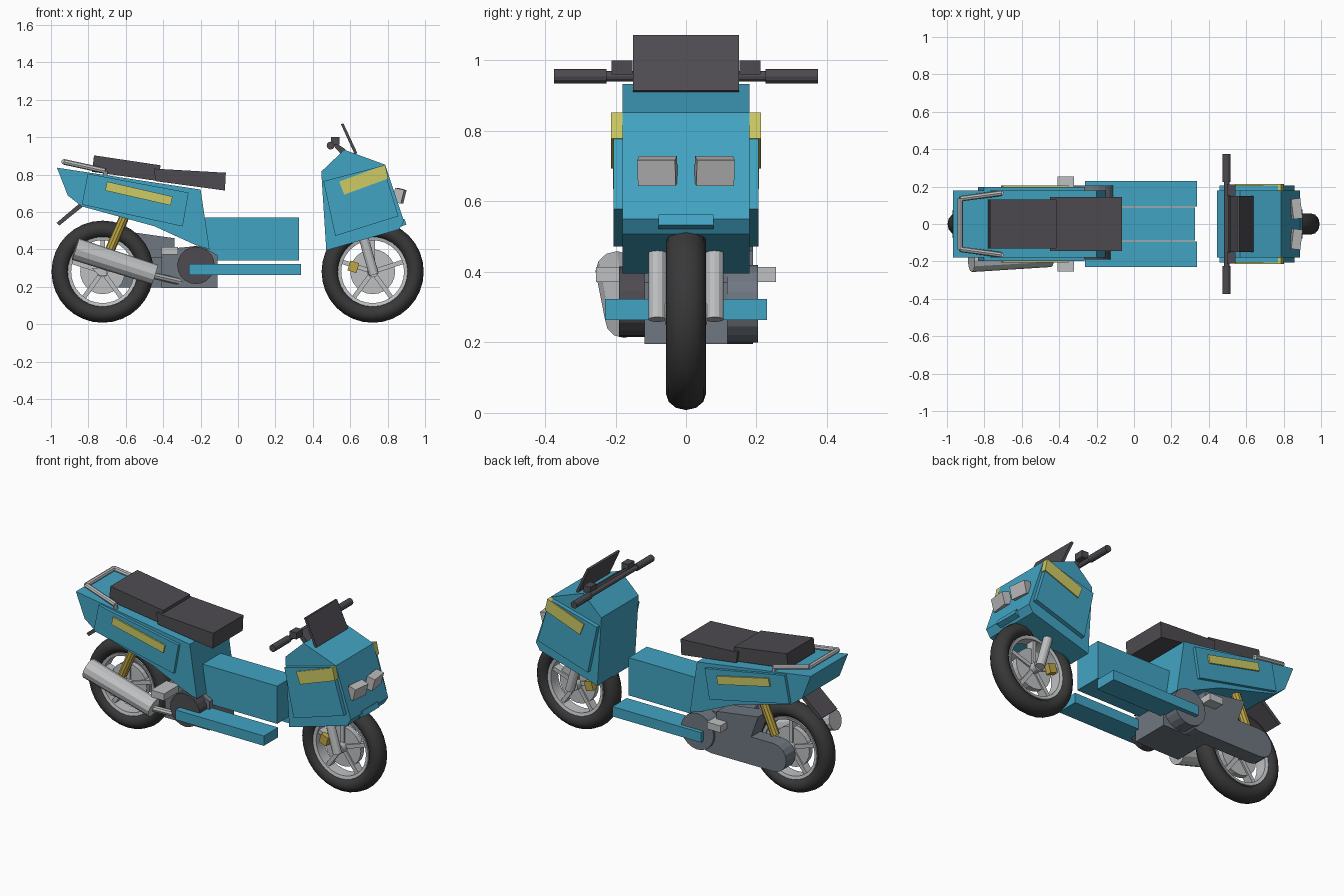
import bpy, bmesh, math
from mathutils import Vector, Matrix

if "Cube" in bpy.data.objects:
    bpy.data.objects.remove(bpy.data.objects["Cube"])


def mat(name, r, g, b):
    m = bpy.data.materials.new(name)
    m.diffuse_color = (r, g, b, 1)
    m.use_nodes = True
    m.node_tree.nodes["Principled BSDF"].inputs["Base Color"].default_value = m.diffuse_color
    return m


BLUE = mat("teal blue paint", .055, .37, .55)
SEAT = mat("charcoal", .075, .07, .08)
TYRE = mat("tyre black", .04, .04, .042)
SILVER = mat("silver", .52, .53, .54)
SLATE = mat("slate metal", .16, .185, .22)
YELLOW = mat("pale yellow", .62, .6, .13)
GOLD = mat("gold", .52, .38, .06)
LAMP = mat("lamp grey", .5, .5, .5)


def finish(name, bm, material, smooth=False):
    bmesh.ops.recalc_face_normals(bm, faces=bm.faces)
    me = bpy.data.meshes.new(name)
    bm.to_mesh(me)
    bm.free()
    me.materials.append(material)
    ob = bpy.data.objects.new(name, me)
    bpy.context.collection.objects.link(ob)
    if smooth:
        bpy.context.view_layer.objects.active = ob
        ob.select_set(True)
        bpy.ops.object.shade_smooth_by_angle(angle=math.radians(40))
        ob.select_set(False)
    return ob


def prism(name, pts, y0, y1, material):
    """Side outline in x, z extruded from y0 to y1."""
    bm = bmesh.new()
    a = [bm.verts.new((x, y0, z)) for x, z in pts]
    b = [bm.verts.new((x, y1, z)) for x, z in pts]
    n = len(pts)
    bm.faces.new(a)
    bm.faces.new(b[::-1])
    for i in range(n):
        j = (i + 1) % n
        bm.faces.new((a[i], b[i], b[j], a[j]))
    return finish(name, bm, material)


def box(name, c, s, material, tilt=0, yaw=0):
    bm = bmesh.new()
    m = (Matrix.Translation(c) @ Matrix.Rotation(yaw, 4, 'Z')
         @ Matrix.Rotation(tilt, 4, 'Y') @ Matrix.Diagonal((*s, 1)))
    bmesh.ops.create_cube(bm, size=1, matrix=m)
    return finish(name, bm, material)


def rod(name, p, q, r, material, r2=None, seg=12, smooth=False):
    p, q = Vector(p), Vector(q)
    d = q - p
    m = Matrix.Translation((p + q) / 2) @ d.to_track_quat('Z', 'Y').to_matrix().to_4x4()
    bm = bmesh.new()
    bmesh.ops.create_cone(bm, cap_ends=True, segments=seg, radius1=r,
                          radius2=r if r2 is None else r2, depth=d.length, matrix=m)
    return finish(name, bm, material, smooth)


def ring(name, cx, cz, profile, material, seg=32, smooth=True):
    """Closed (radius, y) profile revolved about the wheel axle."""
    bm = bmesh.new()
    rows = []
    for i in range(seg):
        a = 2 * math.pi * i / seg
        rows.append([bm.verts.new((cx + r * math.cos(a), y, cz + r * math.sin(a))) for r, y in profile])
    n = len(profile)
    for i in range(seg):
        for k in range(n):
            r0, r1, l = rows[i], rows[(i + 1) % seg], (k + 1) % n
            bm.faces.new((r0[k], r1[k], r1[l], r0[l]))
    return finish(name, bm, material, smooth)


# Wheels
WZ = .281
for tag, cx in (("rear", -.724), ("front", .72)):
    tyre = [(.226 + .047 * math.cos(t), .057 * math.sin(t))
            for t in (2 * math.pi * k / 12 for k in range(12))]
    ring(tag + "_tyre", cx, WZ, tyre, TYRE)
    ring(tag + "_rim", cx, WZ, [(.187, -.04), (.187, .04), (.168, .035), (.168, -.035)], SILVER)
    rod(tag + "_hub", (cx, -.06, WZ), (cx, .06, WZ), .03, SILVER, seg=16)
    for k in range(5):
        a = math.radians(90 + 72 * k)
        box(tag + "_spoke", (cx + .1 * math.cos(a), 0, WZ + .1 * math.sin(a)),
            (.15, .05, .024), SILVER, tilt=-a)
    rod(tag + "_brake_disc", (cx, -.016, WZ), (cx, .016, WZ), .12, SILVER, seg=24)

# Front fork and calipers
for s in (-1, 1):
    rod("fork_leg", (.727, .081 * s, .265), (.655, .081 * s, .52), .026, SILVER, seg=12)
    box("brake_caliper", (.617, .04 * s, .307), (.05, .035, .055), GOLD, tilt=.3)

# Front shield with raised side panels and stripes
prism("front_shield", [(.568, .933), (.787, .853), (.888, .55), (.861, .507), (.472, .395), (.445, .816)],
      -.18, .18, BLUE)
for s in (-1, 1):
    prism("shield_side_panel", [(.457, .765), (.775, .848), (.858, .578), (.52, .472)],
          .17 * s, .206 * s, BLUE)
    prism("shield_stripe", [(.541, .763), (.787, .853), (.803, .779), (.568, .693)],
          .17 * s, .213 * s, YELLOW)
    box("headlight", (.862, .081 * s, .687), (.05, .108, .075), LAMP, tilt=.25, yaw=.12 * s)
box("nose_lip", (.825, 0, .522), (.15, .155, .032), BLUE, tilt=-.36)

# Windscreen, dash and handlebar
prism("windscreen", [(.55, 1.07), (.564, 1.073), (.638, .915), (.624, .908)], -.15, .15, SEAT)
prism("dash", [(.505, .96), (.515, .975), (.575, .935), (.55, .91)], -.15, .15, SEAT)
rod("handlebar", (.495, -.24, .955), (.495, .24, .955), .015, SEAT)
for s in (-1, 1):
    rod("grip", (.495, .225 * s, .955), (.495, .375 * s, .955), .021, SEAT)
    box("switch_box", (.52, .182 * s, .98), (.045, .06, .04), SEAT)

# Centre tunnel and footboards
box("centre_tunnel", (.073, 0, .455), (.505, .174, .23), BLUE)
for s in (-1, 1):
    box("footboard", (.037, .161 * s, .293), (.597, .137, .06), BLUE)

# Rear body with raised panels and stripes
prism("rear_body", [(-.968, .837), (-.2, .72), (-.152, .40), (-.23, .425), (-.45, .525), (-.835, .63),
                    (-.91, .688)], -.18, .18, BLUE)
for s in (-1, 1):
    prism("rear_side_panel", [(-.803, .805), (-.264, .704), (-.296, .523), (-.835, .64)],
          .17 * s, .198 * s, BLUE)
    prism("rear_stripe", [(-.70, .763), (-.35, .683), (-.36, .635), (-.71, .715)],
          .17 * s, .207 * s, YELLOW)

# Seats
prism("front_seat", [(-.45, .832), (-.065, .81), (-.07, .715), (-.44, .765)], -.145, .145, SEAT)
prism("rear_seat", [(-.77, .903), (-.415, .85), (-.42, .765), (-.78, .815)], -.13, .13, SEAT)

# Grab rail
rail = [(-.71, .165, .82), (-.93, .135, .868), (-.93, -.135, .868), (-.71, -.165, .82)]
for p, q in zip(rail, rail[1:]):
    rod("grab_rail", p, q, .015, SILVER, seg=8)
for s in (-1, 1):
    rod("rail_mount", (-.71, .165 * s, .82), (-.71, .165 * s, .77), .013, SILVER, seg=8)

# Mudflap
prism("mudflap", [(-.97, .542), (-.955, .528), (-.81, .645), (-.825, .665)], -.075, .075, SEAT)

# Engine block, clutch drum, transmission case and airbox
prism("engine_block", [(-.41, .195), (-.11, .195), (-.11, .37), (-.2, .42), (-.41, .40)], -.118, .118, SLATE)
rod("clutch_drum", (-.225, -.19, .315), (-.225, -.1, .315), .1, SEAT, seg=20)


def hull_outline(c1, r1, c2, r2, n=9):
    """Outline of a belt around two circles."""
    base = math.atan2(c2[1] - c1[1], c2[0] - c1[0])
    pts = []
    for c, r, start in ((c1, r1, base + math.pi / 2), (c2, r2, base - math.pi / 2)):
        for k in range(n):
            a = start + math.pi * k / (n - 1)
            pts.append((c[0] + r * math.cos(a), c[1] + r * math.sin(a)))
    return pts


prism("transmission_case", hull_outline((-.725, .281), .085, (-.3, .28), .085), .1, .19, SLATE)
rod("case_cover", (-.22, .1, .31), (-.22, .205, .31), .11, SLATE, seg=20)
prism("airbox", [(-.62, .5), (-.34, .46), (-.34, .35), (-.57, .36)], .08, .19, SLATE)

# Shocks and passenger footpegs
for s in (-1, 1):
    rod("rear_shock", (-.69, .125 * s, .385), (-.605, .125 * s, .58), .026, GOLD, seg=10)
    box("footpeg", (-.365, .18 * s, .393), (.09, .15, .042), SILVER)

# Exhaust
rod("muffler", (-.87, -.197, .402), (-.445, -.175, .265), .06, SILVER, r2=.055, seg=12)
prism("muffler_bracket", [(-.78, .3), (-.7, .3), (-.7, .26), (-.74, .26)], -.17, -.05, SILVER)
rod("exhaust_pipe", (-.46, -.175, .262), (-.3, -.1, .225), .018, SILVER, seg=8)
